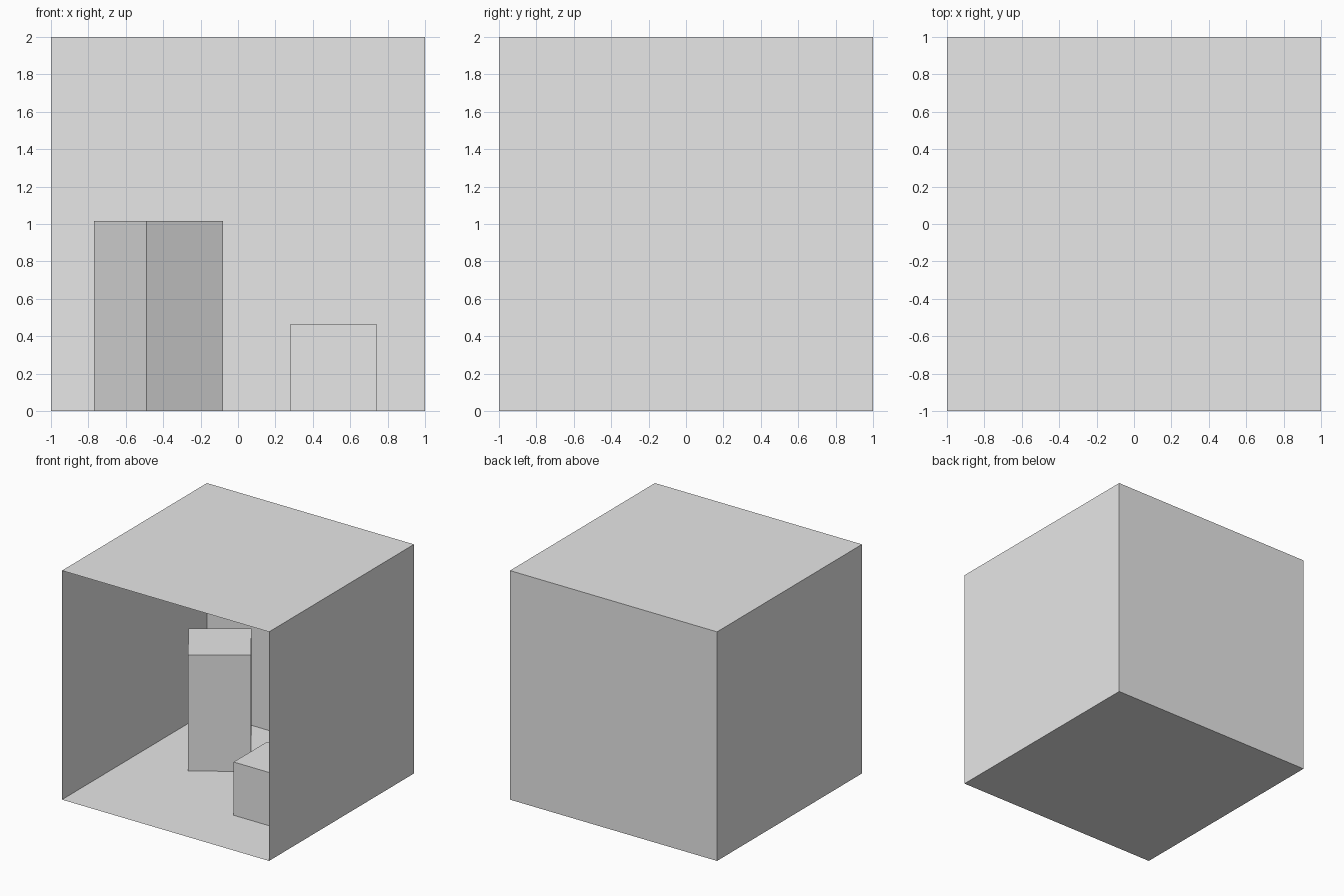
import bpy
import bmesh
from math import atan2
from mathutils import Matrix

cube = bpy.data.objects.get("Cube")
if cube:
    bpy.data.objects.remove(cube, do_unlink=True)

# One plain grey for everything
grey = bpy.data.materials.new("light_grey")
grey.use_nodes = True
colour = (0.8, 0.8, 0.8, 1)
grey.diffuse_color = colour
grey.node_tree.nodes["Principled BSDF"].inputs["Base Color"].default_value = colour


def box(name, centre, size, turn=0.0, open_front=False):
    """Box standing on the ground; open_front makes a hollow single-skin room."""
    bm = bmesh.new()
    bmesh.ops.create_cube(bm, size=1)
    bmesh.ops.translate(bm, verts=bm.verts, vec=(0, 0, 0.5))
    bmesh.ops.scale(bm, verts=bm.verts, vec=size)
    if open_front:
        front = [f for f in bm.faces if f.normal.y < -0.9]
        bmesh.ops.delete(bm, geom=front, context='FACES_ONLY')
        bmesh.ops.reverse_faces(bm, faces=bm.faces)
    place = Matrix.Translation((*centre, 0)) @ Matrix.Rotation(turn, 4, 'Z')
    bmesh.ops.transform(bm, matrix=place, verts=bm.verts)
    mesh = bpy.data.meshes.new(name)
    bm.to_mesh(mesh)
    bm.free()
    mesh.materials.append(grey)
    obj = bpy.data.objects.new(name, mesh)
    bpy.context.collection.objects.link(obj)
    return obj


# Room shell: floor, ceiling, back and side walls
box("room_shell", (0, 0), (2, 2, 2), open_front=True)
# Tall block, turned at the back on the right
box("tall_block", (-0.425, 0.355), (0.497, 0.497, 1.015), turn=atan2(0.28, 0.41))
# Short block, square to the room
box("short_block", (0.51, -0.23), (0.46, 0.46, 0.465))
